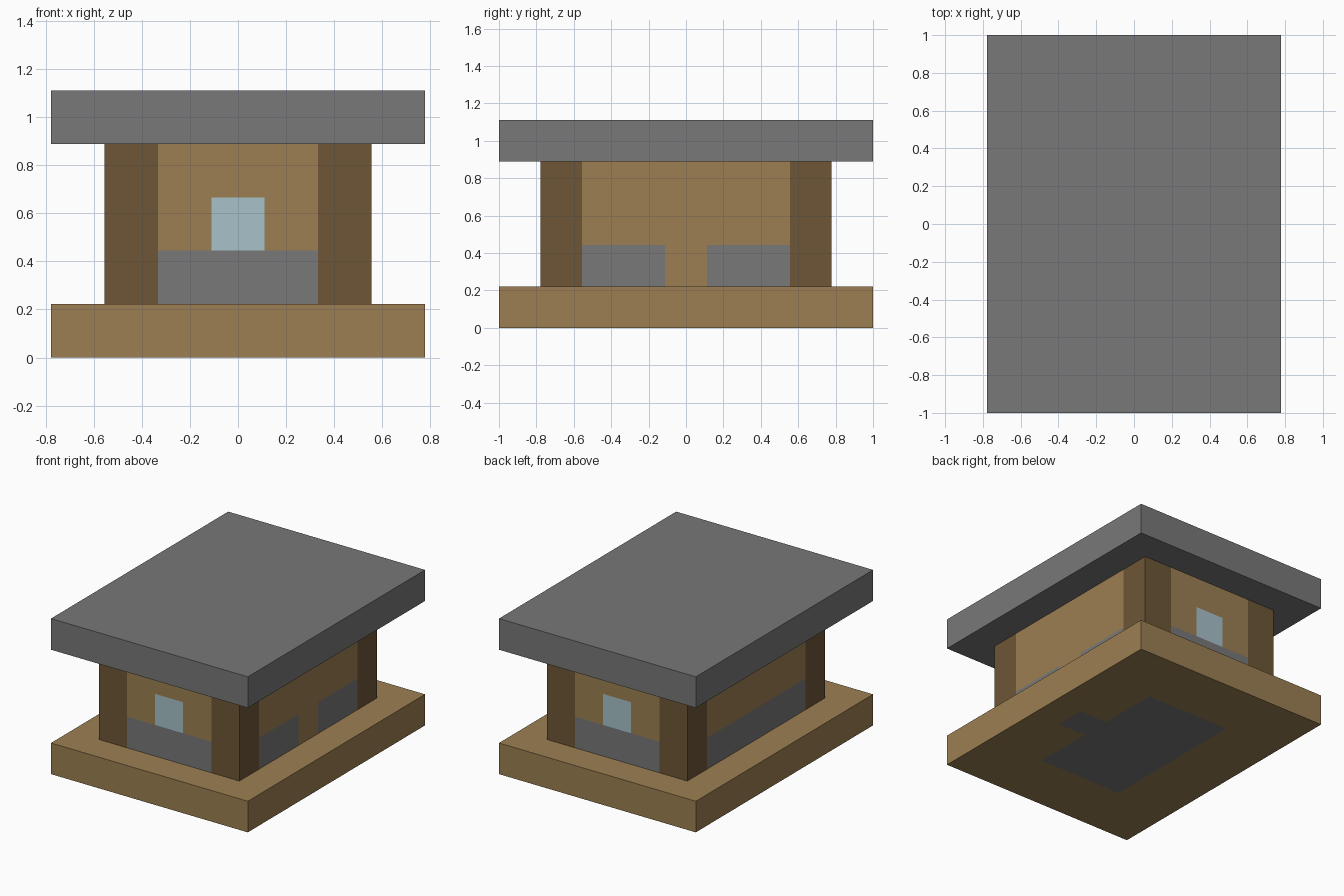
import bpy, bmesh
from mathutils import Vector

U = 2 / 9  # one building block

cube = bpy.data.objects.get("Cube")
if cube:
    bpy.data.objects.remove(cube, do_unlink=True)


def material(name, rgb):
    linear = [((c / 255 + 0.055) / 1.055) ** 2.4 for c in rgb] + [1]
    mat = bpy.data.materials.new(name)
    mat.use_nodes = True
    mat.diffuse_color = linear
    mat.node_tree.nodes["Principled BSDF"].inputs["Base Color"].default_value = linear
    return mat


PLANKS = material("plank wood", (156, 127, 82))
TIMBER = material("dark timber", (109, 86, 54))
STONE = material("grey stone", (120, 120, 120))
GLASS = material("pale blue glass", (167, 194, 202))


def box(name, low, high, mats, cuts=(), rule=None):
    """Box in block units; cuts are (axis, position), rule maps a face centre and normal to a material slot."""
    low, high = Vector(low), Vector(high)
    bm = bmesh.new()
    bmesh.ops.create_cube(bm, size=1)
    for v in bm.verts:
        v.co = Vector([(low[i] + high[i]) / 2 + v.co[i] * (high[i] - low[i]) for i in range(3)])
    for axis, position in cuts:
        co, no = Vector(), Vector()
        co[axis], no[axis] = position, 1
        bmesh.ops.bisect_plane(bm, geom=bm.verts[:] + bm.edges[:] + bm.faces[:],
                               plane_co=co, plane_no=no)
    bm.normal_update()
    if rule:
        for f in bm.faces:
            f.material_index = rule(f.calc_center_median(), f.normal)
    bmesh.ops.scale(bm, vec=(U, U, U), verts=bm.verts)
    mesh = bpy.data.meshes.new(name)
    bm.to_mesh(mesh)
    bm.free()
    for mat in mats:
        mesh.materials.append(mat)
    obj = bpy.data.objects.new(name, mesh)
    bpy.context.collection.objects.link(obj)
    return obj


# Plank base with a stone floor and door threshold set into it
def floor_rule(c, n):
    room = abs(c.x) < 1.5 and abs(c.y) < 2.5
    threshold = 1.5 < c.x < 2.5 and abs(c.y) < 0.5
    return int(abs(n.z) > 0.5 and (room or threshold))


box("base", (-3.5, -4.5, 0), (3.5, 4.5, 1), [PLANKS, STONE],
    [(0, x) for x in (-1.5, 1.5, 2.5)] + [(1, y) for y in (-2.5, -0.5, 0.5, 2.5)], floor_rule)

# Flat stone roof
box("roof", (-3.5, -4.5, 4), (3.5, 4.5, 5), [STONE])

# Timber corner posts
for sx, side in ((1, "left"), (-1, "right")):
    for sy, end in ((-1, "front"), (1, "back")):
        x, y = 2 * sx, 3 * sy
        box(f"{end}_{side}_post", (x - 0.5, y - 0.5, 1), (x + 0.5, y + 0.5, 4), [TIMBER])


# End walls: stone course, planks above, one window
def end_rule(c, n):
    if c.z < 2:
        return 1
    return 2 if abs(c.x) < 0.5 and c.z < 3 else 0


for y, end in ((-3, "front"), (3, "back")):
    box(f"{end}_wall", (-1.5, y - 0.5, 1), (1.5, y + 0.5, 4), [PLANKS, STONE, GLASS],
        [(0, -0.5), (0, 0.5), (2, 2), (2, 3)], end_rule)

# Side walls: stone course, broken by a plank door on the left
box("left_wall", (1.5, -2.5, 1), (2.5, 2.5, 4), [PLANKS, STONE],
    [(1, -0.5), (1, 0.5), (2, 2)], lambda c, n: int(c.z < 2 and abs(c.y) > 0.5))
box("right_wall", (-2.5, -2.5, 1), (-1.5, 2.5, 4), [PLANKS, STONE],
    [(2, 2)], lambda c, n: int(c.z < 2))
